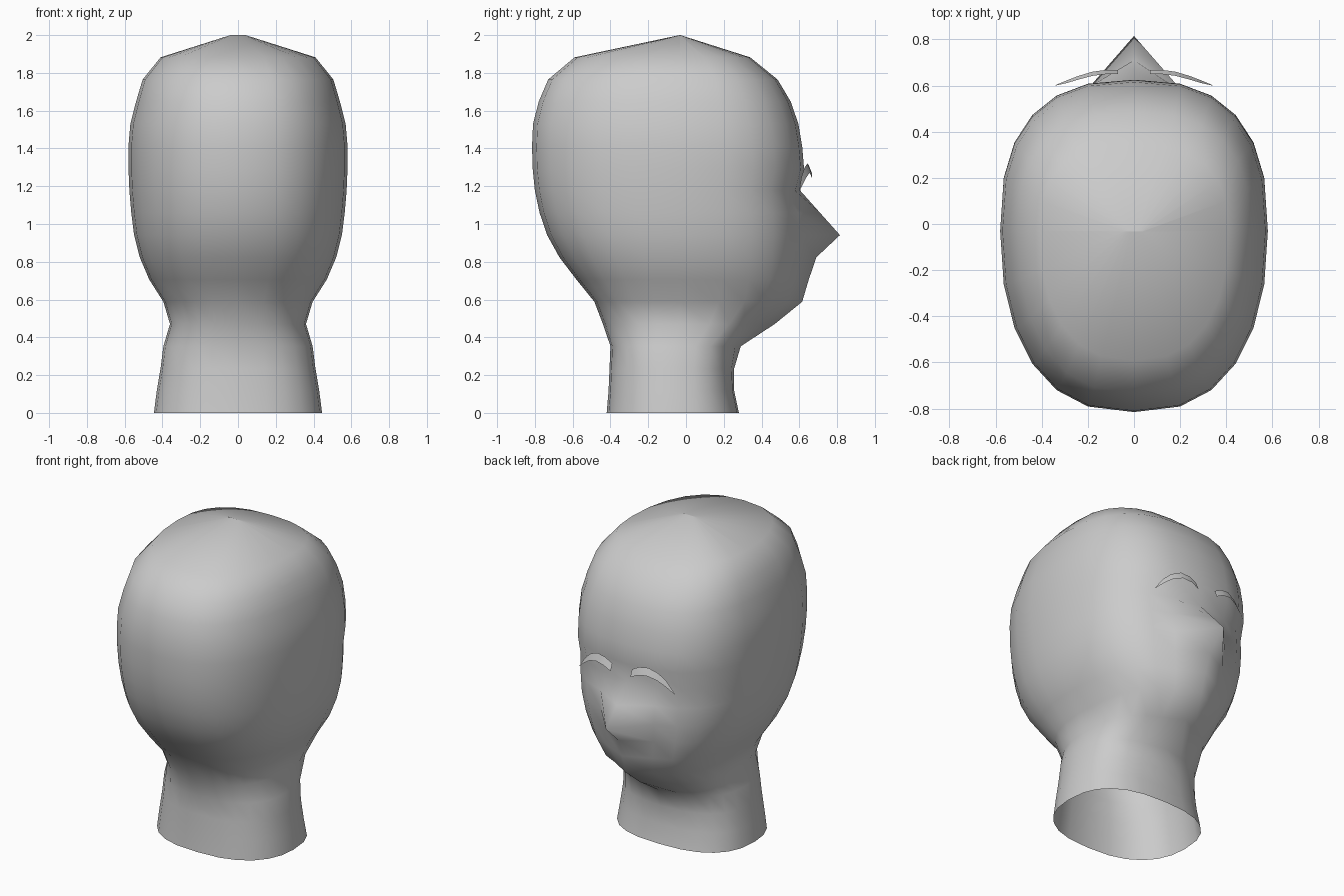
import bpy, bmesh
from math import sin, cos, pi, copysign

cube = bpy.data.objects.get("Cube")
if cube:
    bpy.data.objects.remove(cube)


def material(name, value):
    m = bpy.data.materials.new(name)
    m.use_nodes = True
    colour = (value, value, value, 1)
    m.diffuse_color = colour
    m.node_tree.nodes["Principled BSDF"].inputs["Base Color"].default_value = colour
    return m


clay = material("light grey clay", 0.6)


def finish(bm, name):
    bmesh.ops.recalc_face_normals(bm, faces=bm.faces)
    mesh = bpy.data.meshes.new(name)
    bm.to_mesh(mesh)
    bm.free()
    mesh.materials.append(clay)
    for p in mesh.polygons:
        p.use_smooth = True
    obj = bpy.data.objects.new(name, mesh)
    bpy.context.collection.objects.link(obj)
    return obj


def power(v, p):
    return copysign(abs(v) ** p, v)


# Head and neck: evenly stacked rings of
# (half width, back y, face y beside the centre line, centre line y)
SEGMENTS = 24
RINGS = [
    (.445, -.42, .28, .28), (.43, -.41, .255, .255), (.41, -.405, .25, .255),
    (.395, -.40, .27, .29), (.36, -.44, .41, .47), (.395, -.485, .55, .615),
    (.47, -.58, .59, .65), (.52, -.67, .605, .69), (.55, -.735, .615, .815),
    (.565, -.775, .61, .71), (.575, -.80, .595, .605), (.58, -.812, .625, .625),
    (.58, -.815, .615, .615), (.57, -.81, .595, .595), (.54, -.78, .555, .555),
    (.505, -.73, .485, .485), (.41, -.59, .34, .34), (.04, -.034, -.03, -.03),
]
bm = bmesh.new()
rows = []
for level, (half, back, face, centre) in enumerate(RINGS):
    mid = -.07 if level < 4 else -.03
    if level == len(RINGS) - 1:
        mid = -.032
    row = []
    for i in range(SEGMENTS):
        a = 2 * pi * i / SEGMENTS
        x = half * power(sin(a), .79)
        if cos(a) >= 0:
            y = mid + (face - mid) * power(cos(a), .77)
        else:
            y = mid + (mid - back) * power(cos(a), .9)
        row.append(bm.verts.new((x, centre if i == 0 else y, 2 * level / 17)))
    rows.append(row)
for low, high in zip(rows, rows[1:]):
    for i in range(SEGMENTS):
        j = (i + 1) % SEGMENTS
        bm.faces.new((low[i], low[j], high[j], high[i]))
bm.faces.new(rows[-1])
finish(bm, "head_and_neck")

# Eyebrows: arched strips, blunt inside and pointed outside (x, y, top z, bottom z)
BROW = [(.07, .668, 1.285, 1.24), (.12, .668, 1.312, 1.266), (.18, .66, 1.32, 1.275),
        (.24, .642, 1.295, 1.255), (.29, .623, 1.25, 1.22), (.34, .602, 1.18, 1.175)]
for name, side in (("left_eyebrow", 1), ("right_eyebrow", -1)):
    bm = bmesh.new()
    pairs = [(bm.verts.new((side * x, y - .018 * (top - low) / .045, top)),
              bm.verts.new((side * x, y, low))) for x, y, top, low in BROW]
    for (a, b), (c, d) in zip(pairs, pairs[1:]):
        bm.faces.new((a, b, d, c) if side < 0 else (a, c, d, b))
    finish(bm, name)
